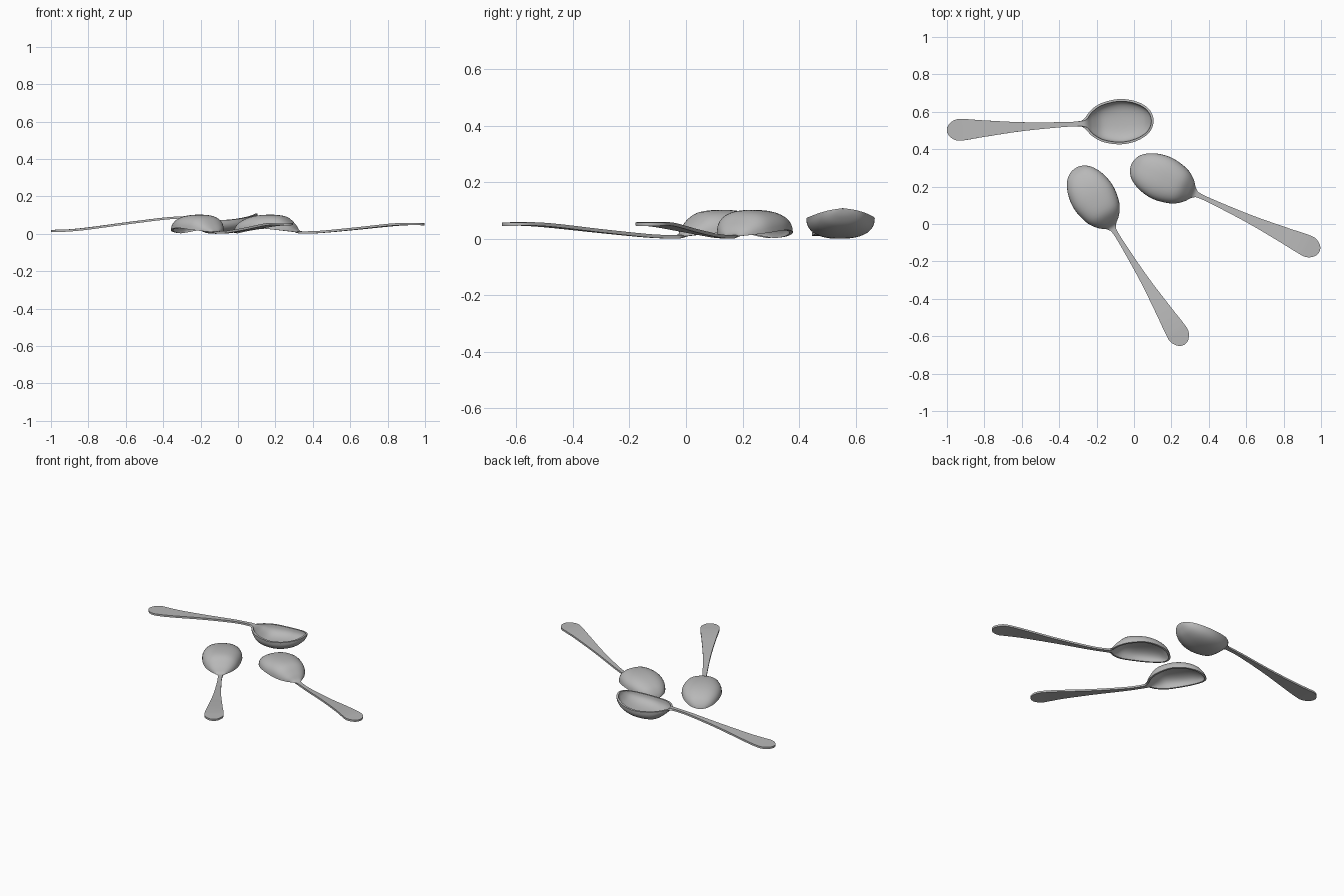
import bpy, math
from mathutils import Vector

if "Cube" in bpy.data.objects:
    bpy.data.objects.remove(bpy.data.objects["Cube"], do_unlink=True)

steel = bpy.data.materials.new("brushed_steel")
steel.use_nodes = True
COLOUR = (0.48, 0.48, 0.48, 1)
steel.diffuse_color = COLOUR
steel.node_tree.nodes["Principled BSDF"].inputs["Base Color"].default_value = COLOUR

# Spoon stations: distance from handle end, half width, edge height, bowl depth
STATIONS = [Vector(row) for row in (
    (0, 0, .015, 0), (.012, .032, .015, 0), (.05, .056, .016, 0),
    (.1, .056, .018, 0), (.2, .044, .028, 0), (.4, .024, .055, 0),
    (.6, .014, .08, 0), (.7, .013, .087, 0), (.74, .022, .087, .004),
    (.775, .062, .083, .035), (.83, .097, .078, .067), (.92, .115, .073, .066),
    (1, .104, .08, .06), (1.06, .075, .092, .045), (1.09, .04, .102, .022),
    (1.1, 0, .107, 0))]
STEPS = 5      # rings between stations
COLUMNS = 20   # quads across the width


def mirrored(p):
    return Vector((p[0], -p[1], p[2], p[3]))


def smooth_path(points):
    """Smooth curve through the stations, rounded at both ends."""
    pts = [mirrored(points[1])] + points + [mirrored(points[-2])]
    path = []
    for a, b, c, d in zip(pts, pts[1:], pts[2:], pts[3:]):
        for i in range(STEPS):
            t = i / STEPS
            path.append(b + (c - a) * t / 2 + (a - b * 2.5 + c * 2 - d / 2) * t**2
                        + (b * 3 - a - c * 3 + d) * t**3 / 2)
    return path + [points[-1]]


def spoon_mesh():
    """Thin sheet: flat handle flowing into a scooped bowl."""
    verts, faces = [], []
    path = smooth_path(STATIONS)
    for s, half, edge, depth in path:
        half = max(half, .002)
        for j in range(COLUMNS + 1):
            v = math.sin(math.pi * (j / COLUMNS - .5))
            scoop = max(0, 1 - abs(v) ** 2.5) ** .4
            verts.append((s, half * v, edge - max(depth, 0) * scoop))
    row = COLUMNS + 1
    for i in range(len(path) - 1):
        for j in range(COLUMNS):
            k = i * row + j
            faces.append((k, k + row, k + row + 1, k + 1))
    mesh = bpy.data.meshes.new("spoon")
    mesh.from_pydata(verts, [], faces)
    mesh.materials.append(steel)
    return mesh


def place_spoon(name, location, yaw, upside_down):
    spoon = bpy.data.objects.new(name, spoon_mesh())
    bpy.context.collection.objects.link(spoon)
    spoon.location = location
    spoon.rotation_euler = (math.pi if upside_down else 0,
                            -.04 if upside_down else 0, math.radians(yaw))
    metal = spoon.modifiers.new("metal_thickness", "SOLIDIFY")
    metal.thickness = .012
    metal.offset = 0
    bpy.ops.object.select_all(action="DESELECT")
    spoon.select_set(True)
    bpy.context.view_layer.objects.active = spoon
    bpy.ops.object.modifier_apply(modifier=metal.name)
    bpy.ops.object.shade_smooth_by_angle(angle=math.radians(50))


place_spoon("upright_spoon", (-1, .5, 0), 2.9, False)
place_spoon("upturned_spoon_left", (.992, -.148, .066), 155, True)
place_spoon("upturned_spoon_front", (.27, -.645, .066), 121.7, True)
